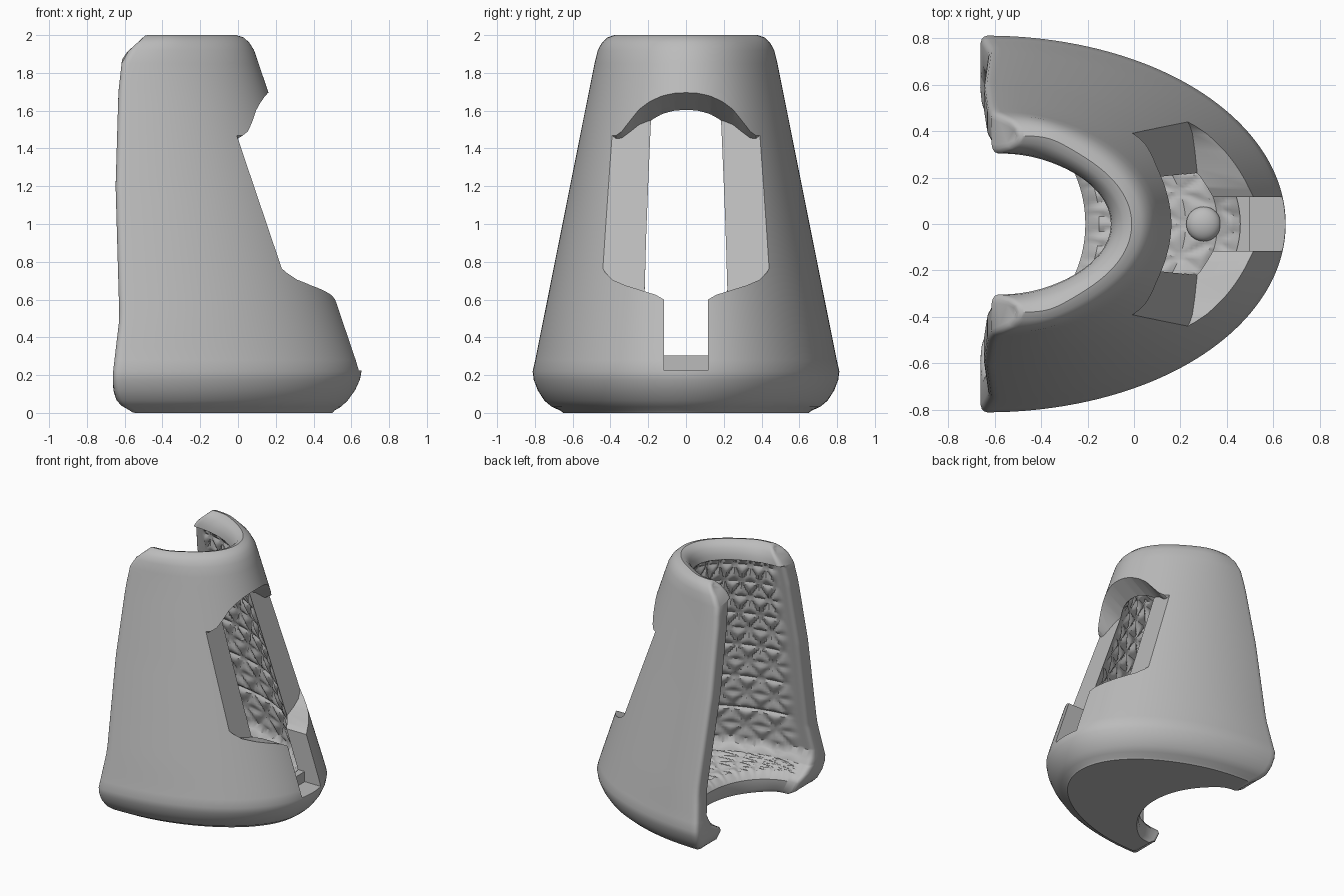
import bpy, bmesh, math

if "Cube" in bpy.data.objects:
    bpy.data.objects.remove(bpy.data.objects["Cube"])

grey = bpy.data.materials.new("plain_grey")
grey.use_nodes = True
grey.diffuse_color = (0.5, 0.5, 0.5, 1)
grey.node_tree.nodes["Principled BSDF"].inputs["Base Color"].default_value = (0.5, 0.5, 0.5, 1)

BACK = -0.62      # plane of the open side
SEGS = 156


def make(name, bm):
    bmesh.ops.recalc_face_normals(bm, faces=bm.faces)
    mesh = bpy.data.meshes.new(name)
    bm.to_mesh(mesh)
    bm.free()
    ob = bpy.data.objects.new(name, mesh)
    mesh.materials.append(grey)
    bpy.context.collection.objects.link(ob)
    return ob


def bridge(bm, one, two):
    n = len(one)
    for i in range(n):
        j = (i + 1) % n
        bm.faces.new((one[i], one[j], two[j], two[i]))


def zipper(bm, left, right):
    """Fill between two rising chains of points, lowest first."""
    i = j = 0
    while i < len(left) - 1 or j < len(right) - 1:
        step_left = j == len(right) - 1 or (
            i < len(left) - 1 and left[i + 1].co.z <= right[j + 1].co.z)
        if step_left:
            bm.faces.new((left[i], left[i + 1], right[j]))
            i += 1
        else:
            bm.faces.new((left[i], right[j + 1], right[j]))
            j += 1


def wall(z, thick_a=0.0, thick_b=0.0):
    """Half-ellipse radii of the tapering wall at height z."""
    return (1.26 - 0.336 * (z - 0.27) - thick_a, 0.81 - 0.2 * (z - 0.22) - thick_b, z)


def dense(points, step):
    out = []
    for p, q in zip(points, points[1:]):
        n = max(1, round(math.dist(p, q) / step))
        out += [tuple(s + (e - s) * k / n for s, e in zip(p, q)) for k in range(n)]
    return out + [points[-1]]


def ramp(value, start, end):
    return min(1, max(0, (value - start) / (end - start)))


def crease(t):
    return abs(t - round(t)) * 2


def quilt(theta, v):
    """Puffed triangle height, zero along three families of seams."""
    p = theta / math.pi * 13
    q = v / 0.14
    d = min(crease(q), crease(p + q / 2), crease(p - q / 2))
    return 0.03 * math.sqrt(min(1, d * 1.6)) * (1 - ramp(abs(theta), 1.42, 1.5))


def lerp_table(table, z):
    for (z0, e0), (z1, e1) in zip(table, table[1:]):
        if z <= z1:
            return e0 + (e1 - e0) * (z - z0) / (z1 - z0)
    return table[-1][1]


# Vertical profile as (long radius, side radius, height)
outer = [(1.12, 0.65, 0), (1.13, 0.665, 0.012), (1.165, 0.71, 0.032), (1.2, 0.75, 0.065),
         (1.24, 0.785, 0.12), (1.265, 0.806, 0.175), (1.274, 0.812, 0.22)]
outer += [wall(0.28 + 1.57 * i / 24) for i in range(25)]
outer += [(0.705, 0.467, 1.92), (0.68, 0.445, 1.96), (0.65, 0.415, 1.988), (0.61, 0.38, 2.0)]
rim = [(0.575, 0.348, 1.988), (0.545, 0.322, 1.955), (0.525, 0.306, 1.91), (0.52, 0.304, 1.87)]
inner_wall = dense([wall(1.86, 0.17, 0.14), wall(0.3, 0.17, 0.14)], 0.02)
floor = dense([(1.05, 0.63, 0.25), (0.98, 0.6, 0.2), (0.47, 0.52, 0.15)], 0.02)
lip = [(0.43, 0.49, 0.135), (0.41, 0.475, 0.11), (0.41, 0.475, 0.03), (0.43, 0.485, 0)]

BACK_SHIFT = [(0, 0.075), (0.03, 0.03), (0.08, -0.005), (0.15, -0.015), (0.22, -0.013),
              (0.5, 0.02), (1.2, 0), (1.7, 0.015), (1.88, 0.035), (2.0, 0.14)]


def section(theta):
    c, s = math.cos(theta), math.sin(theta)
    pts = outer + rim
    for a, b, z in inner_wall:
        # the padding flattens out round the window
        border = max(ramp(abs(b * s), 0.215, 0.25), ramp(z, 1.6, 1.64))
        d = quilt(theta, z) * border
        pts.append((a - d, b - d, z))
    for a, b, z in floor:
        pts.append((a, b, z + 0.6 * quilt(theta, a)))
    pts += lip
    return [(BACK + a * c + lerp_table(BACK_SHIFT, z) * abs(s) ** 10, b * s, z) for a, b, z in pts]


# Shell: sweep the profile round the half ellipse, then round the two ends
bm = bmesh.new()
rows = []
for k in range(SEGS + 1):
    rows.append([bm.verts.new(p) for p in section(-math.pi / 2 + math.pi * k / SEGS)])
for one, two in zip(rows, rows[1:]):
    bridge(bm, one, two)
for row, side in ((rows[0], -1), (rows[-1], 1)):
    last = row
    for shrink, push in ((0.06, 0.014), (0.2, 0.024), (0.4, 0.028)):
        ring = []
        for vert in row:
            x, y, z = vert.co
            mid = side * (wall(max(z, 0.2))[1] - 0.075 - max(0, 0.2 - z) * 0.9)
            mid_z = min(max(z, 0.06), 1.93)
            ring.append(bm.verts.new((x - push, y + (mid - y) * shrink, z + (mid_z - z) * shrink)))
        bridge(bm, last, ring)
        last = ring
    crown = len(outer)
    zipper(bm, last[:crown], last[crown:][::-1])
shell = make("padded_shell", bm)

# Window cutter: slanted back plane, arched overhang, curved sill, narrow slot
arch = [(0.7, 1.52), (0.42, 1.49), (0.37, 1.452), (0.34, 1.455), (0.3, 1.485), (0.25, 1.525),
        (0.2, 1.545), (0.13, 1.56), (0.06, 1.565)]
sill = [(0.117, 0.305), (0.117, 0.6), (0.16, 0.625), (0.24, 0.65), (0.32, 0.675), (0.39, 0.705),
        (0.425, 0.74), (0.45, 0.78), (0.7, 0.8)]
loop = [(y, z, 0.65) for y, z in arch] + [(-y, z, 0.65) for y, z in reversed(arch)]
loop += [(-y, z, 0) for y, z in reversed(sill)] + [(y, z, 0) for y, z in sill]
bm = bmesh.new()
back, front = [], []
for y, z, rise in loop:
    x = -0.338 * (z - 1.45)
    back.append(bm.verts.new((x, y, z)))
    front.append(bm.verts.new((x + 0.7, y, z + 0.7 * rise)))
bridge(bm, back, front)
bm.faces.new(back)
bm.faces.new(front)
window_cutter = make("window_cutter", bm)

# Lower part of the slot
bm = bmesh.new()
bmesh.ops.create_cube(bm, size=1)
bmesh.ops.scale(bm, vec=(0.5, 0.234, 0.2), verts=bm.verts)
bmesh.ops.translate(bm, vec=(0.75, 0, 0.325), verts=bm.verts)
slot_cutter = make("slot_cutter", bm)

bpy.context.view_layer.objects.active = shell
for cutter in (window_cutter, slot_cutter):
    cutter.hide_render = True
    mod = shell.modifiers.new("cut", 'BOOLEAN')
    mod.object = cutter
    mod.operation = 'DIFFERENCE'
    mod.solver = 'EXACT'
    bpy.ops.object.modifier_apply(modifier=mod.name)
    bpy.data.objects.remove(cutter)

# Round button on the padded floor
bm = bmesh.new()
bmesh.ops.create_uvsphere(bm, u_segments=32, v_segments=16, radius=0.075)
bmesh.ops.scale(bm, vec=(1, 1, 0.6), verts=bm.verts)
bmesh.ops.translate(bm, vec=(0.3, 0, 0.205), verts=bm.verts)
button = make("floor_button", bm)

bpy.ops.object.select_all(action='DESELECT')
for ob in (shell, button):
    ob.select_set(True)
bpy.context.view_layer.objects.active = shell
bpy.ops.object.shade_smooth_by_angle(angle=math.radians(35))
